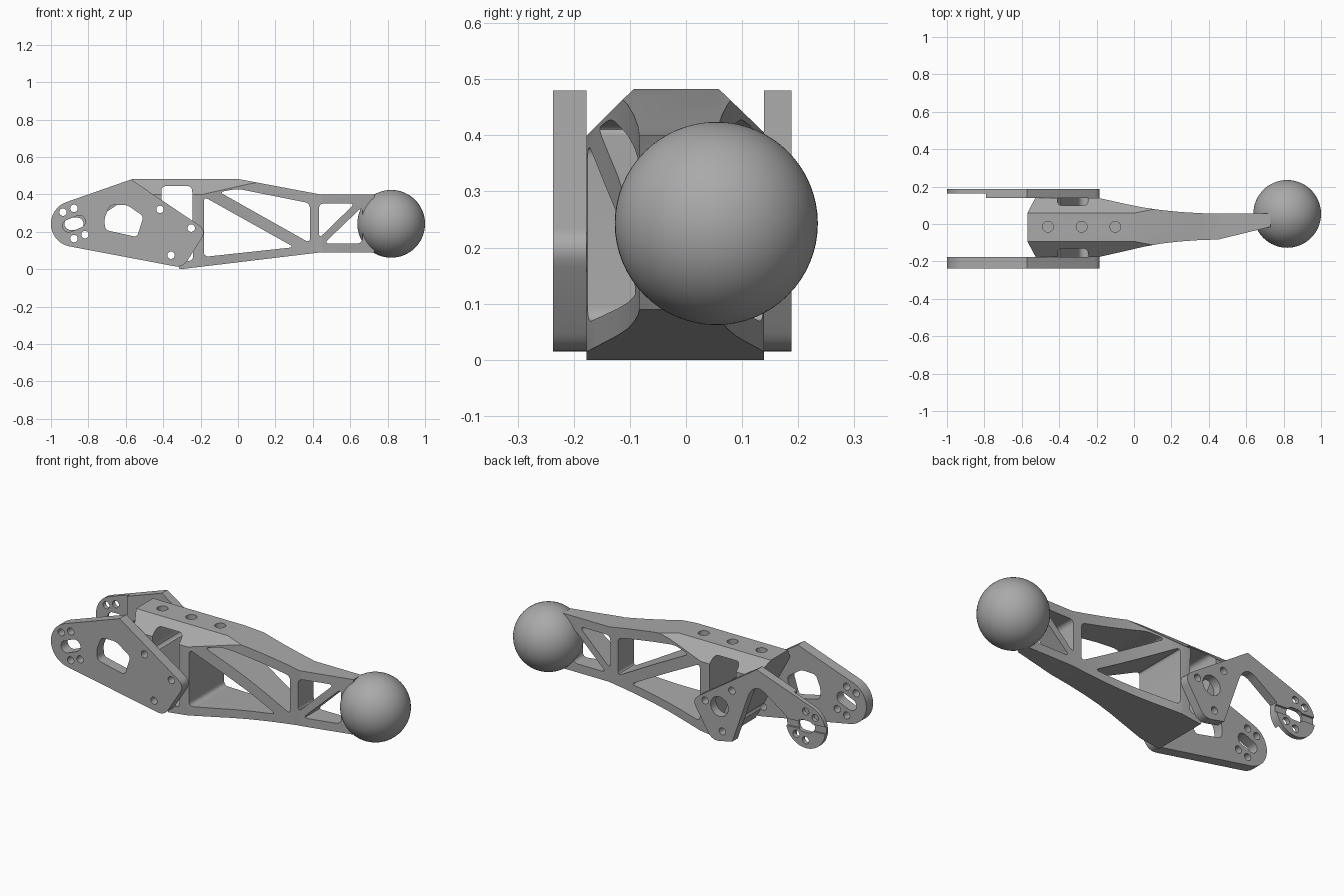
import bpy, bmesh, math
from mathutils import Vector

old = bpy.data.objects.get("Cube")
if old:
    bpy.data.objects.remove(old, do_unlink=True)

grey = bpy.data.materials.new("plain grey")
grey.use_nodes = True
GREY = (0.4, 0.4, 0.4, 1)
grey.diffuse_color = GREY
grey.node_tree.nodes["Principled BSDF"].inputs["Base Color"].default_value = GREY


def prism(name, pts, axis, lo, hi):
    """Extrude a 2D outline along an axis between lo and hi."""
    place = {"x": lambda a, b, c: (c, a, b),
             "y": lambda a, b, c: (a, c, b),
             "z": lambda a, b, c: (a, b, c)}[axis]
    bm = bmesh.new()
    ends = [[bm.verts.new(place(a, b, c)) for a, b in pts] for c in (lo, hi)]
    n = len(pts)
    bm.faces.new(ends[0])
    bm.faces.new(ends[1])
    for i in range(n):
        j = (i + 1) % n
        bm.faces.new((ends[0][i], ends[0][j], ends[1][j], ends[1][i]))
    bmesh.ops.recalc_face_normals(bm, faces=bm.faces)
    me = bpy.data.meshes.new(name)
    bm.to_mesh(me)
    bm.free()
    me.materials.append(grey)
    ob = bpy.data.objects.new(name, me)
    bpy.context.scene.collection.objects.link(ob)
    return ob


def boolean(ob, cutter, op="DIFFERENCE"):
    """Apply one boolean and throw the cutter away."""
    cutter.hide_render = True
    mod = ob.modifiers.new("cut", "BOOLEAN")
    mod.operation, mod.object, mod.solver = op, cutter, "EXACT"
    dg = bpy.context.evaluated_depsgraph_get()
    me = bpy.data.meshes.new_from_object(ob.evaluated_get(dg))
    ob.modifiers.clear()
    ob.data = me
    bpy.data.objects.remove(cutter, do_unlink=True)


def arc(cx, cz, r, a0, a1, n):
    return [(cx + r * math.cos(math.radians(a0 + (a1 - a0) * i / n)),
             cz + r * math.sin(math.radians(a0 + (a1 - a0) * i / n))) for i in range(n + 1)]


def circle(cx, cz, r, n=24):
    return arc(cx, cz, r, 0, 360, n)[:-1]


def slot(ax, az, bx, bz, r):
    a = math.degrees(math.atan2(bz - az, bx - ax))
    return arc(bx, bz, r, a - 90, a + 90, 10) + arc(ax, az, r, a + 90, a + 270, 10)


def rounded(pts, r, n=6):
    """Round every corner of an outline."""
    out = []
    for i, p in enumerate(pts):
        p, a, b = Vector(p), Vector(pts[i - 1]), Vector(pts[(i + 1) % len(pts)])
        s = p + (a - p).normalized() * min(r, (a - p).length * 0.45)
        e = p + (b - p).normalized() * min(r, (b - p).length * 0.45)
        for k in range(n + 1):
            t = k / n
            out.append(tuple(s * (1 - t) ** 2 + p * 2 * t * (1 - t) + e * t * t))
    return out


def cut_y(ob, pts, lo=-0.5, hi=0.5):
    boolean(ob, prism("cutter", pts, "y", lo, hi))


BOLTS = [(-0.417, 0.32), (-0.25, 0.22), (-0.358, 0.075)]
END_BOLTS = [(-0.936, 0.305), (-0.877, 0.326), (-0.818, 0.185), (-0.877, 0.164)]
END = (-0.877, 0.243, 0.123)

# Arm body: side profile, trimmed by the plan taper and the chamfered section
body = prism("arm_body", [(-0.57, 0.483), (0.0, 0.483), (0.44, 0.40), (0.9, 0.40),
                          (0.9, 0.09), (0.44, 0.09), (-0.31, 0.0)], "y", -0.5, 0.5)
plan = [(-0.8, -0.177), (-0.19, -0.177), (-0.12, -0.161), (-0.04, -0.143), (0.05, -0.122),
        (0.15, -0.104), (0.25, -0.093), (0.35, -0.086), (0.45, -0.083), (0.73, -0.015),
        (0.73, 0.055), (0.45, 0.055), (0.35, 0.058), (0.25, 0.064), (0.15, 0.074),
        (0.05, 0.088), (-0.04, 0.106), (-0.12, 0.124), (-0.19, 0.139), (-0.8, 0.139)]
boolean(body, prism("plan", plan, "z", -0.1, 0.6), "INTERSECT")
section = [(-0.277, -0.1), (0.239, -0.1), (0.239, 0.309), (0.055, 0.486),
           (-0.09, 0.486), (-0.277, 0.301)]
boolean(body, prism("section", section, "x", -1, 1), "INTERSECT")

# Truss windows through the body
windows = [
    [(-0.41, 0.445), (-0.245, 0.445), (-0.24, 0.045), (-0.29, 0.045), (-0.41, 0.35)],
    [(-0.183, 0.388), (0.30, 0.118), (-0.183, 0.066)],
    [(-0.10, 0.413), (0.0, 0.43), (0.385, 0.353), (0.385, 0.14)],
    [(0.433, 0.352), (0.625, 0.352), (0.433, 0.165)],
    [(0.46, 0.138), (0.665, 0.138), (0.665, 0.335)],
]
for w in windows:
    cut_y(body, rounded(w, 0.03))
for x, z in BOLTS:
    cut_y(body, circle(x, z, 0.021))
# Blind screw holes in the top
for x in (-0.46, -0.28, -0.10):
    boolean(body, prism("cutter", circle(x, -0.015, 0.029), "z", 0.455, 0.6))

# Front side plate
hub = rounded([(-0.42, 0.034), (-0.295, 0.006), (-0.168, 0.208), (-0.572, 0.482)], 0.05)[7:21]
front_plate = prism("front_plate", arc(*END, 109.4, 259.4, 24) + hub + [(-0.572, 0.48)],
                    "y", -0.237, -0.177)
cut_y(front_plate, rounded([(-0.715, 0.27), (-0.685, 0.343), (-0.595, 0.345),
                            (-0.505, 0.283), (-0.54, 0.172), (-0.71, 0.21)], 0.022))
cut_y(front_plate, slot(-0.905, 0.232, -0.849, 0.255, 0.033))
for x, z in BOLTS + END_BOLTS:
    cut_y(front_plate, circle(x, z, 0.02))

# Back side plate with a slim arm to the round end
inner = rounded([(-0.758, 0.275), (-0.585, 0.385), (-0.53, 0.35), (-0.42, 0.034)], 0.045)[7:21]
back_plate = prism("back_plate", arc(*END, 109.4, 372, 36) + inner + [(-0.42, 0.034)] + hub
                   + [(-0.572, 0.48)], "y", 0.139, 0.188)
cut_y(back_plate, circle(-0.34, 0.21, 0.055, 32))
cut_y(back_plate, slot(-0.895, 0.243, -0.859, 0.243, 0.033))
for x, z in BOLTS + END_BOLTS:
    cut_y(back_plate, circle(x, z, 0.02))
# Thinned end and its outer groove
cut_y(back_plate, [(-1.1, 0), (-0.79, 0), (-0.79, 0.6), (-1.1, 0.6)], 0.1, 0.164)
cut_y(back_plate, [(-1.1, 0.275), (-1.1, 0.235), (-0.74, 0.215), (-0.74, 0.255)], 0.177, 0.3)

# Ball at the tip
bpy.ops.mesh.primitive_uv_sphere_add(segments=64, ring_count=32, radius=0.181,
                                     location=(0.819, 0.054, 0.243))
ball = bpy.context.object
ball.name = "ball_tip"
ball.data.materials.append(grey)

bpy.ops.object.select_all(action="DESELECT")
for ob in (body, front_plate, back_plate, ball):
    ob.select_set(True)
bpy.context.view_layer.objects.active = ball
bpy.ops.object.shade_smooth_by_angle(angle=math.radians(30))
